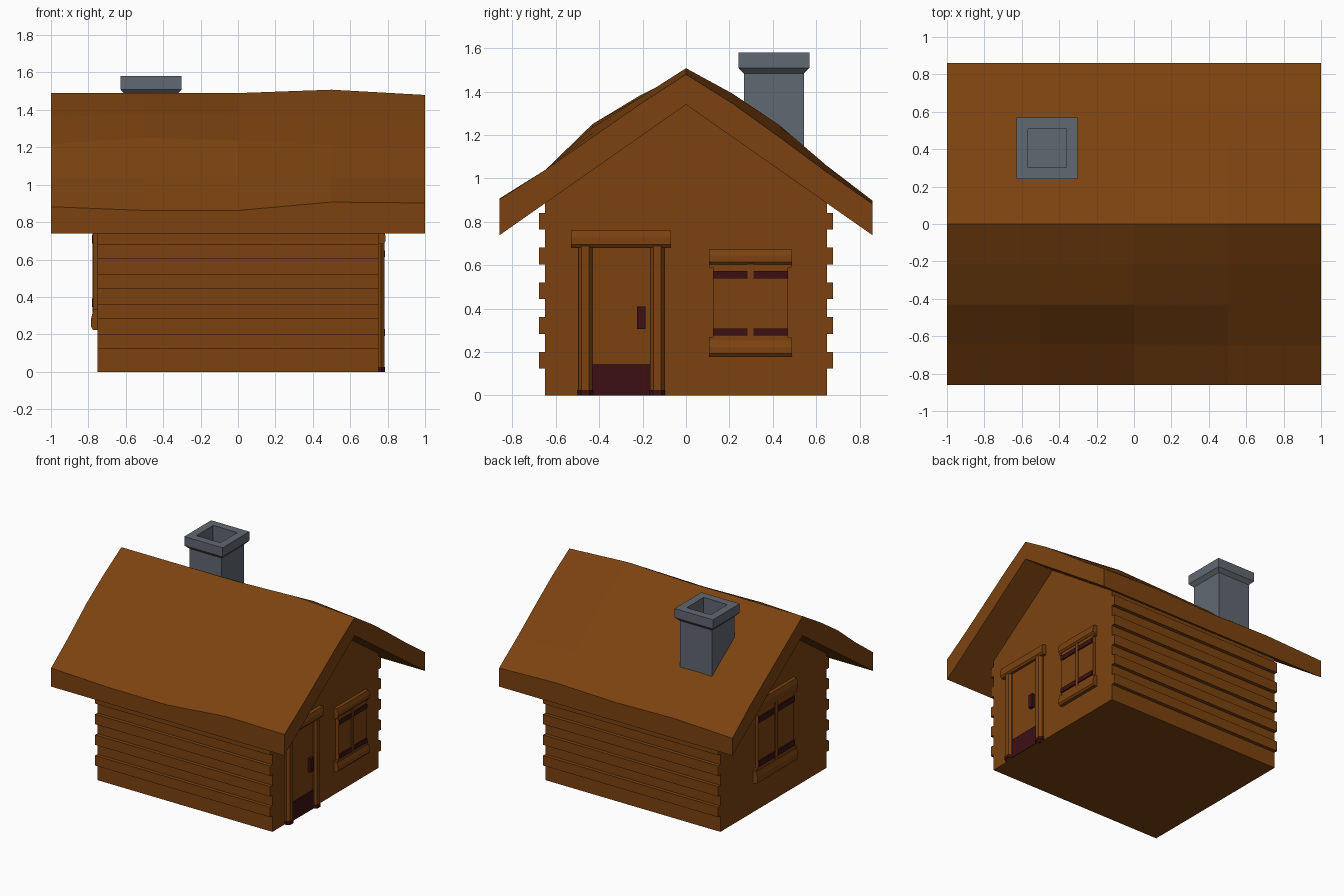
import bpy, bmesh, math

if "Cube" in bpy.data.objects:
    bpy.data.objects.remove(bpy.data.objects["Cube"])


def material(name, col):
    m = bpy.data.materials.new(name)
    m.diffuse_color = (*col, 1)
    m.use_nodes = True
    m.node_tree.nodes["Principled BSDF"].inputs["Base Color"].default_value = m.diffuse_color
    return m


WOOD = material("brown wood", (0.2, 0.055, 0.005))
IRON = material("dark red metal", (0.045, 0.005, 0.007))
STONE = material("grey stone", (0.12, 0.14, 0.165))


def finish(name, bm, mat):
    bmesh.ops.recalc_face_normals(bm, faces=bm.faces)
    me = bpy.data.meshes.new(name)
    bm.to_mesh(me)
    bm.free()
    me.materials.append(mat)
    ob = bpy.data.objects.new(name, me)
    bpy.context.collection.objects.link(ob)
    return ob


def loft(name, rings, mat, closed=False):
    """Skin a list of equal-length rings; cap both ends unless closed."""
    bm = bmesh.new()
    vs = [[bm.verts.new(p) for p in r] for r in rings]
    n = len(rings[0])
    for a, b in zip(vs, vs[1:]):
        for i in range(n):
            j = (i + 1) % n
            bm.faces.new((a[i], a[j], b[j], b[i]))
    bm.faces.new(vs[0])
    bm.faces.new(vs[-1])
    return finish(name, bm, mat)


def box(name, x, y, z, mat):
    ring = lambda h: [(x[0], y[0], h), (x[1], y[0], h), (x[1], y[1], h), (x[0], y[1], h)]
    return loft(name, [ring(z[0]), ring(z[1])], mat)


# House walls: gabled profile extruded along x
profile = [(-0.65, 0), (0.65, 0), (0.65, 0.888), (0, 1.343), (-0.65, 0.888)]
loft("walls", [[(x, y, z) for y, z in profile] for x in (-0.75, 0.75)], WOOD)

# Protruding log courses on the long sides
for s, side in ((-1, "front"), (1, "back")):
    for i in range(5):
        z = 0.124 + 0.16 * i
        box(f"{side}_log_{i + 1}", (-0.75, 0.75), sorted((s * 0.63, s * 0.678)),
            (z, z + 0.077), WOOD)

# Roof: flat underside, gently uneven top (bumps above the plain slope)
ys = [-0.86, -0.645, -0.43, -0.215, 0, 0.215, 0.43, 0.645, 0.86]
bumps = {
    -1.0: (-0.01, 0, 0.025, 0.02, 0, 0, 0, 0, -0.02),
    -0.5: (-0.03, 0, 0.06, 0.04, 0, 0.02, 0.02, 0.01, 0),
    0.0: (-0.03, 0, 0.045, 0.03, 0, 0.03, 0.04, 0, -0.01),
    0.5: (0.015, 0, 0.02, 0.03, 0.018, 0.05, 0.055, 0.02, 0.005),
    1.0: (0.01, 0, 0, 0, -0.01, 0.005, 0, -0.01, -0.01),
}
rings = []
for x, row in bumps.items():
    top = [(x, y, 1.49 - 0.695 * abs(y) + b) for y, b in zip(ys, row)]
    low = [(x, y, 1.34 - 0.7 * abs(y)) for y in (0.86, 0, -0.86)]
    rings.append(top + low)
loft("roof", rings, WOOD)


# Chimney with flared cap and sunken flue
def square(h, z):
    cx, cy = -0.465, 0.405
    return [(cx + a * h, cy + b * h, z) for a, b in ((-1, -1), (1, -1), (1, 1), (-1, 1))]


loft("chimney", [square(0.138, 0.95), square(0.138, 1.483), square(0.164, 1.51),
                 square(0.164, 1.58), square(0.103, 1.58), square(0.103, 1.45)], STONE)


# Faceted horizontal beam on a gable wall; s is the wall's side
def beam(name, s, y, z, depth):
    h = z[1] - z[0]
    pts = [(-0.01, 0), (0.7 * depth, 0), (depth, 0.18 * h), (depth, 0.6 * h),
           (0.75 * depth, h), (-0.01, h)]
    loft(name, [[(s * (0.75 + d), v, z[0] + e) for d, e in pts] for v in y], WOOD)


def plate(name, s, y, z, depth, mat):
    box(name, sorted((s * 0.74, s * (0.75 + depth))), y, z, mat)


# Shuttered window, cy and cz give its centre
def window(name, s, cy, cz, k):
    Y = lambda a, b: (cy + a * k, cy + b * k)
    Z = lambda a, b: (cz + a * k, cz + b * k)
    beam(name + "_sill", s, Y(-0.192, 0.192), Z(-0.245, -0.172), 0.036)
    beam(name + "_lintel", s, Y(-0.192, 0.192), Z(0.178, 0.247), 0.036)
    plate(name + "_mullion", s, Y(-0.013, 0.013), Z(-0.2, 0.2), 0.028, WOOD)
    for t, half in ((-1, "left"), (1, "right")):
        span = sorted((t * 0.013, t * 0.172))
        plate(f"{name}_{half}_shutter", s, Y(*span), Z(-0.18, 0.18), 0.022, WOOD)
        for v, tag in ((-0.133, "low"), (0.131, "high")):
            plate(f"{name}_{half}_{tag}_band", s, Y(*span), Z(v - 0.017, v + 0.017), 0.031, IRON)
    for t, tag in ((-1, "left"), (1, "right")):
        for v, end in ((-0.166, "low"), (0.172, "high")):
            plate(f"{name}_{tag}_{end}_block", s, Y(*sorted((t * 0.17, t * 0.19))),
                  Z(v - 0.007, v + 0.007), 0.024, WOOD)


window("right_window", 1, 0.297, 0.425, 1)
window("left_window", -1, 0.0, 0.54, 1.29)

# Door leaf with kick plate and handle
plate("door", 1, (-0.44, -0.15), (0, 0.69), 0.008, WOOD)
plate("door_kick_plate", 1, (-0.43, -0.165), (0, 0.145), 0.014, IRON)
plate("door_handle", 1, (-0.225, -0.187), (0.305, 0.41), 0.032, IRON)
beam("door_lintel", 1, (-0.53, -0.07), (0.682, 0.76), 0.038)


# Faceted door posts with metal feet
def post(name, cy, w, depth, z, mat):
    pts = [(-0.01, -w), (0.45 * depth, -w), (depth, -0.55 * w),
           (depth, 0.55 * w), (0.45 * depth, w), (-0.01, w)]
    loft(name, [[(0.75 + d, cy + e, h) for d, e in pts] for h in z], mat)


for cy, tag in ((-0.464, "left"), (-0.132, "right")):
    post(f"{tag}_door_post", cy, 0.032, 0.032, (0, 0.69), WOOD)
    post(f"{tag}_post_foot", cy, 0.036, 0.037, (0, 0.025), IRON)
